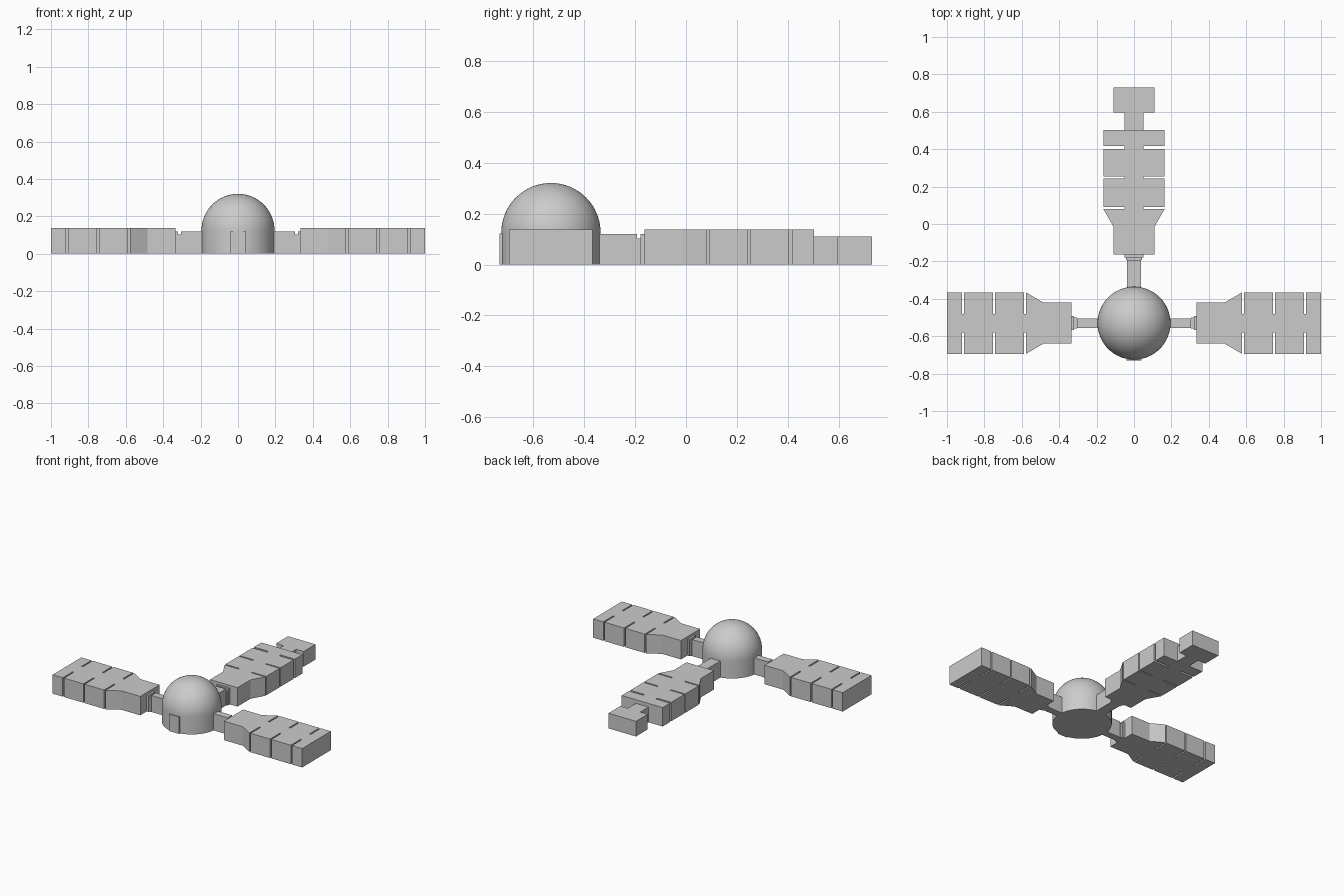
import bpy, bmesh, math
from mathutils import Matrix

if "Cube" in bpy.data.objects:
    bpy.data.objects.remove(bpy.data.objects["Cube"])

CY = -0.53   # hub centre along y
R = 0.195    # hub radius
WALL = 0.125 # height where the dome begins


def make_object(name, bm):
    bmesh.ops.recalc_face_normals(bm, faces=bm.faces)
    me = bpy.data.meshes.new(name)
    bm.to_mesh(me)
    bm.free()
    ob = bpy.data.objects.new(name, me)
    bpy.context.collection.objects.link(ob)
    return ob


def extrude_outline(name, half, height, matrix):
    """Extrude a half outline of (distance, half width), mirrored about its axis."""
    pts = half + [(u, -w) for u, w in reversed(half)]
    bm = bmesh.new()
    face = bm.faces.new([bm.verts.new((u, w, 0)) for u, w in pts])
    top = bmesh.ops.extrude_face_region(bm, geom=[face])["geom"]
    bmesh.ops.translate(bm, vec=(0, 0, height),
                        verts=[g for g in top if isinstance(g, bmesh.types.BMVert)])
    bm.transform(matrix)
    return make_object(name, bm)


def bar(name, u0, u1, half_width, height, matrix):
    return extrude_outline(name, [(u0, half_width), (u1, half_width)], height, matrix)


def arm(name, angle, start, flare, notches, end, walk_w):
    """One radial arm: walkway, collar, and flared module with slots."""
    m = Matrix.Translation((0, CY, 0)) @ Matrix.Rotation(angle, 4, 'Z')
    bar(name + "_walkway", 0.15, start - 0.03, walk_w, 0.12, m)
    bar(name + "_neck", start - 0.03, start - 0.015, walk_w + 0.005, 0.103, m)
    bar(name + "_collar", start - 0.015, start, walk_w + 0.012, 0.12, m)
    half = [(start, 0.11), (flare, 0.11)]
    for a, b in notches:
        half += [(a, 0.164), (a, 0.05), (b, 0.05), (b, 0.164)]
    half.append((end, 0.164))
    extrude_outline(name + "_module", half, 0.137, m)
    return m


# Domed hub, spun from a quarter profile
bm = bmesh.new()
n = 16
profile = [(0, 0), (R, 0)] + [(R * math.cos(i * math.pi / 2 / n),
                               WALL + R * math.sin(i * math.pi / 2 / n)) for i in range(n)]
profile.append((0, WALL + R))
vs = [bm.verts.new((r, 0, z)) for r, z in profile]
es = [bm.edges.new(p) for p in zip(vs, vs[1:])]
bmesh.ops.spin(bm, geom=vs + es, cent=(0, 0, 0), axis=(0, 0, 1),
               angle=2 * math.pi, steps=64)
bmesh.ops.remove_doubles(bm, verts=bm.verts, dist=1e-5)
bmesh.ops.dissolve_degenerate(bm, edges=bm.edges, dist=1e-6)
bm.transform(Matrix.Translation((0, CY, 0)))
hub = make_object("domed_hub", bm)
bpy.context.view_layer.objects.active = hub
hub.select_set(True)
bpy.ops.object.shade_smooth_by_angle(angle=math.radians(35))

# Front door
bar("front_door", 0.1, 0.201, 0.04, 0.122,
    Matrix.Translation((0, CY, 0)) @ Matrix.Rotation(-math.pi / 2, 4, 'Z'))

# Two side arms
side_notches = [(0.577, 0.587), (0.743, 0.753), (0.909, 0.919)]
for name, angle in (("right", 0), ("left", math.pi)):
    arm(name, angle, 0.335, 0.485, side_notches, 1.0, 0.025)

# Rear arm with its narrow passage and end room
back_notches = [(0.61, 0.62), (0.773, 0.783), (0.932, 0.947)]
m = arm("back", math.pi / 2, 0.367, 0.517, back_notches, 1.032, 0.038)
bar("back_passage", 1.032, 1.125, 0.05, 0.11, m)
bar("back_end_room", 1.125, 1.26, 0.11, 0.11, m)
